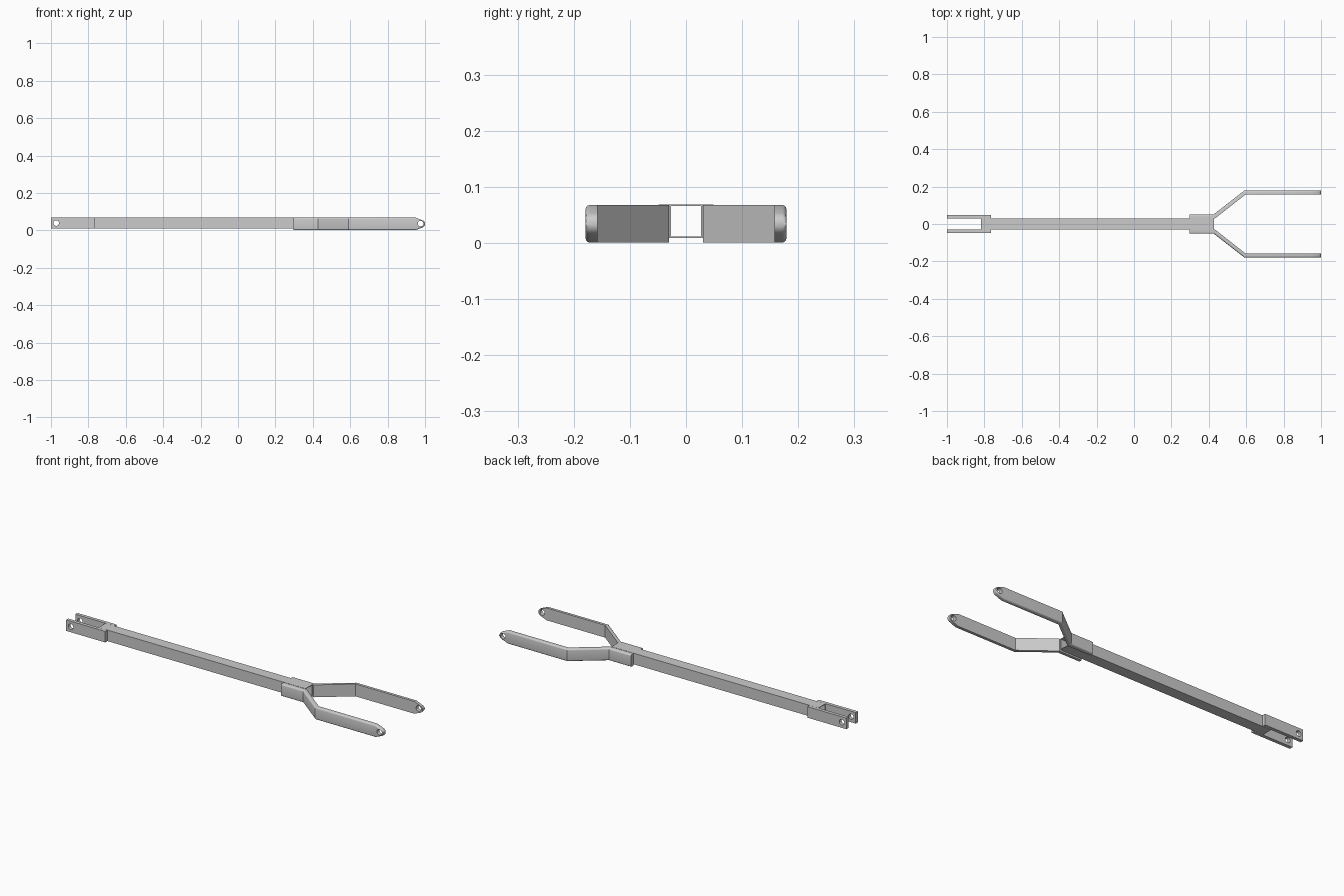
import bpy, bmesh
from math import sin, cos, radians

if "Cube" in bpy.data.objects:
    bpy.data.objects.remove(bpy.data.objects["Cube"])


def make_object(name, bm):
    bmesh.ops.recalc_face_normals(bm, faces=bm.faces)
    me = bpy.data.meshes.new(name)
    bm.to_mesh(me)
    bm.free()
    ob = bpy.data.objects.new(name, me)
    bpy.context.collection.objects.link(ob)
    return ob


def box(name, lo, hi):
    bm = bmesh.new()
    bmesh.ops.create_cube(bm, size=1)
    for v in bm.verts:
        v.co = [l + (c + 0.5) * (h - l) for l, h, c in zip(lo, hi, v.co)]
    return make_object(name, bm)


def cut(ob, cutter):
    cutter.hide_render = True
    cutter.hide_viewport = True
    mod = ob.modifiers.new("cut", 'BOOLEAN')
    mod.operation = 'DIFFERENCE'
    mod.solver = 'EXACT'
    mod.object = cutter


def pin_cutter(name, x, z, r):
    bpy.ops.mesh.primitive_cylinder_add(vertices=32, radius=r, depth=0.6,
                                        location=(x, 0, z), rotation=(radians(90), 0, 0))
    ob = bpy.context.object
    ob.name = name
    return ob


def sweep(name, rings):
    bm = bmesh.new()
    loops = [[bm.verts.new(p) for p in ring] for ring in rings]
    n = len(loops[0])
    for a, b in zip(loops, loops[1:]):
        for i in range(n):
            j = (i + 1) % n
            bm.faces.new((a[i], a[j], b[j], b[i]))
    bm.faces.new(loops[0])
    bm.faces.new(loops[-1])
    return make_object(name, bm)


# Hollow square tube, open at both ends
T, X0, X1, ZB, ZT = 0.003, -0.818, 0.427, 0.009, 0.069
sec_out = [(-0.03, ZB), (0.03, ZB), (0.03, ZT), (-0.03, ZT)]
sec_in = [(-0.03 + T, ZB + T), (0.03 - T, ZB + T), (0.03 - T, ZT - T), (-0.03 + T, ZT - T)]
bm = bmesh.new()
tube = [[bm.verts.new((x, y, z)) for y, z in s]
        for x, s in ((X0, sec_out), (X1, sec_out), (X1, sec_in), (X0, sec_in))]
for k in range(4):
    a, b = tube[k], tube[(k + 1) % 4]
    for i in range(4):
        j = (i + 1) % 4
        bm.faces.new((a[i], a[j], b[j], b[i]))
make_object("square_tube", bm)

clevis_pin = pin_cutter("clevis_hole_cutter", -0.972, 0.039, 0.015)
fork_pin = pin_cutter("fork_hole_cutter", 0.976, 0.036, 0.015)

# Fork stations: outer x, outer y, inner x, inner y, half height
H, ZC = 0.0335, 0.0345
stations = [(0.296, 0.052, 0.296, 0.0305, H),
            (0.427, 0.052, 0.434, 0.0305, H),
            (0.590, 0.179, 0.597, 0.1580, H),
            (0.950, 0.179, 0.950, 0.1580, H)]
# Rounded nose at the fork tip
for deg in (66, 52, 38, 25, 12):
    x = 0.98 + 0.02 * cos(radians(deg))
    stations.append((x, 0.179, x, 0.158, 0.02 * sin(radians(deg))))


def ring(st, side):
    xo, yo, xi, yi, h = st
    r = min(0.008, h * 0.95)
    top = []
    for k in range(5):  # fillet on the outer edge
        a = radians(90 * k / 4)
        f = 0.008 * (1 - sin(a)) / 0.021
        top.append((xo + (xi - xo) * f, yo + (yi - yo) * f, h - r + r * sin(radians(90) - a)))
    prof = [(xi, yi, -h)]
    prof += [(x, y, -z) for x, y, z in top]
    prof += [(x, y, z) for x, y, z in reversed(top)]
    prof += [(xi, yi, h)]
    return [(x, side * y, ZC + z) for x, y, z in prof]


def fix_ring(st, side):
    # Round the outer corners: quarter circle from the flat edge to the outer face
    xo, yo, xi, yi, h = st
    r = min(0.008, h * 0.95)
    arc = []
    for k in range(5):
        a = radians(90 * k / 4)
        f = 0.008 * (1 - sin(a)) / 0.021
        arc.append((xo + (xi - xo) * f, yo + (yi - yo) * f, h - r * (1 - cos(a))))
    prof = [(xi, yi, -h)] + [(x, y, -z) for x, y, z in arc]
    prof += arc[::-1] + [(xi, yi, h)]
    return [(x, side * y, ZC + z) for x, y, z in prof]


for label, s in (("left", 1), ("right", -1)):
    # Fork arms
    arm = sweep("fork_arm_" + label, [fix_ring(st, s) for st in stations])
    bpy.ops.object.select_all(action='DESELECT')
    arm.select_set(True)
    bpy.context.view_layer.objects.active = arm
    bpy.ops.object.shade_smooth_by_angle(angle=radians(25))
    cut(arm, fork_pin)
    # Clevis plates
    ya, yb = sorted((s * 0.0305, s * 0.049))
    plate = box("clevis_plate_" + label, (-1.0, ya, ZB), (-0.765, yb, ZT))
    cut(plate, clevis_pin)
